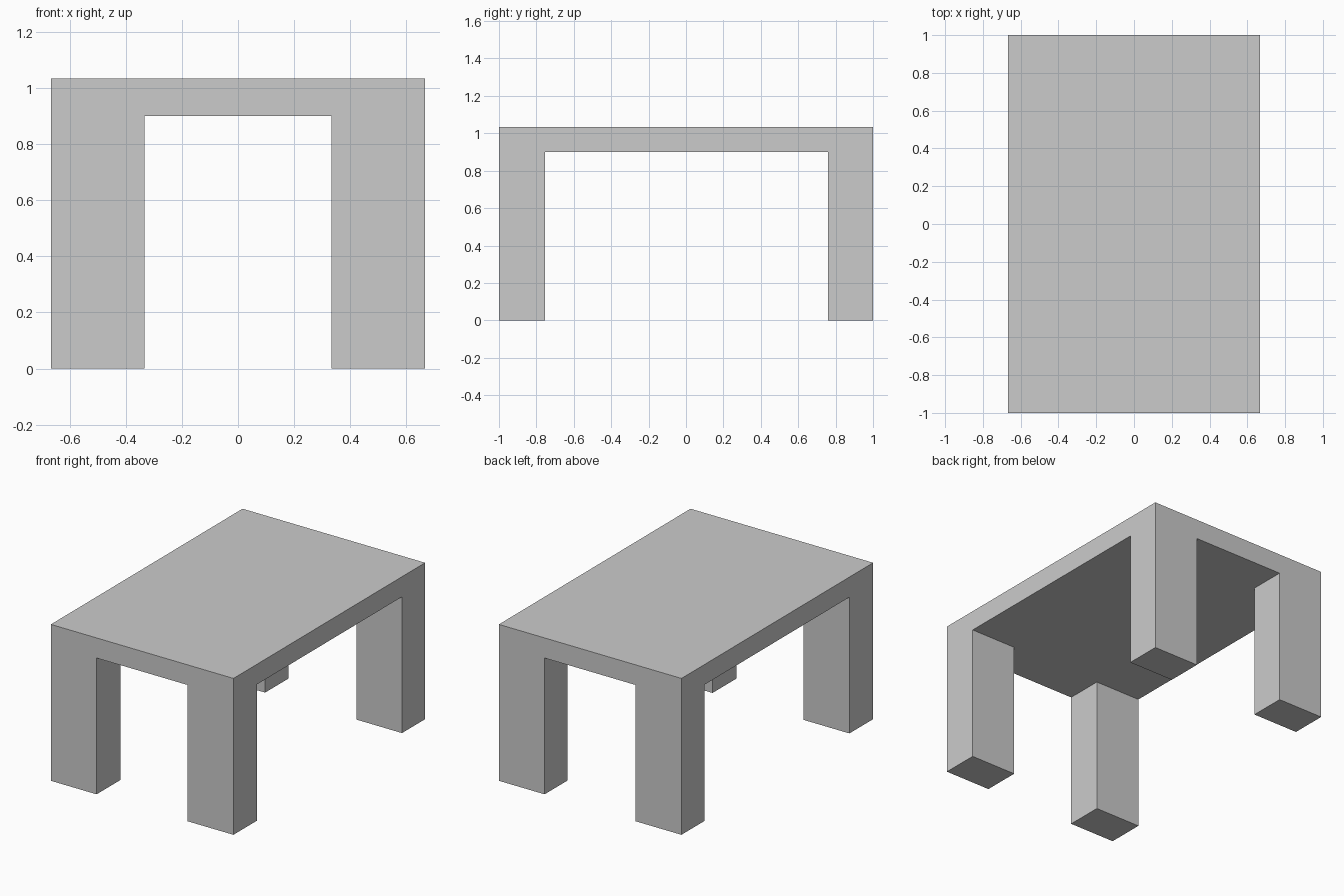
import bpy, bmesh

if "Cube" in bpy.data.objects:
    bpy.data.objects.remove(bpy.data.objects["Cube"])

XS = [-0.667, -0.333, 0.333, 0.667]     # outer edge, leg edge, leg edge, outer edge
YS = [-1.0, -0.753, 0.759, 1.0]
UNDERSIDE, TOP = 0.90, 1.033

bm = bmesh.new()

# underside as a 3 x 3 grid whose corner cells are the leg sections
grid = [[bm.verts.new((x, y, UNDERSIDE)) for y in YS] for x in XS]
cells = {(i, j): bm.faces.new((grid[i][j], grid[i][j + 1], grid[i + 1][j + 1], grid[i + 1][j]))
         for i in range(3) for j in range(3)}
corners = [cells[i, j] for i in (0, 2) for j in (0, 2)]


def pull(faces, z, keep):
    """Extrude faces to height z, optionally keeping the originals as the other cap."""
    res = bmesh.ops.extrude_face_region(bm, geom=faces, use_keep_orig=keep)
    for v in res["geom"]:
        if isinstance(v, bmesh.types.BMVert):
            v.co.z = z
    if not keep:
        old = [f for f in faces if f.is_valid]
        bmesh.ops.delete(bm, geom=old, context="FACES_ONLY")


# table top slab, then the four legs
pull(list(cells.values()), TOP, True)
pull(corners, 0.0, False)

# merge coplanar faces so sides run seamlessly from top to legs
bmesh.ops.recalc_face_normals(bm, faces=bm.faces[:])
bmesh.ops.dissolve_limit(bm, angle_limit=0.01, verts=bm.verts[:], edges=bm.edges[:])

mesh = bpy.data.meshes.new("table")
bm.to_mesh(mesh)
bm.free()
bpy.context.collection.objects.link(bpy.data.objects.new("table", mesh))
